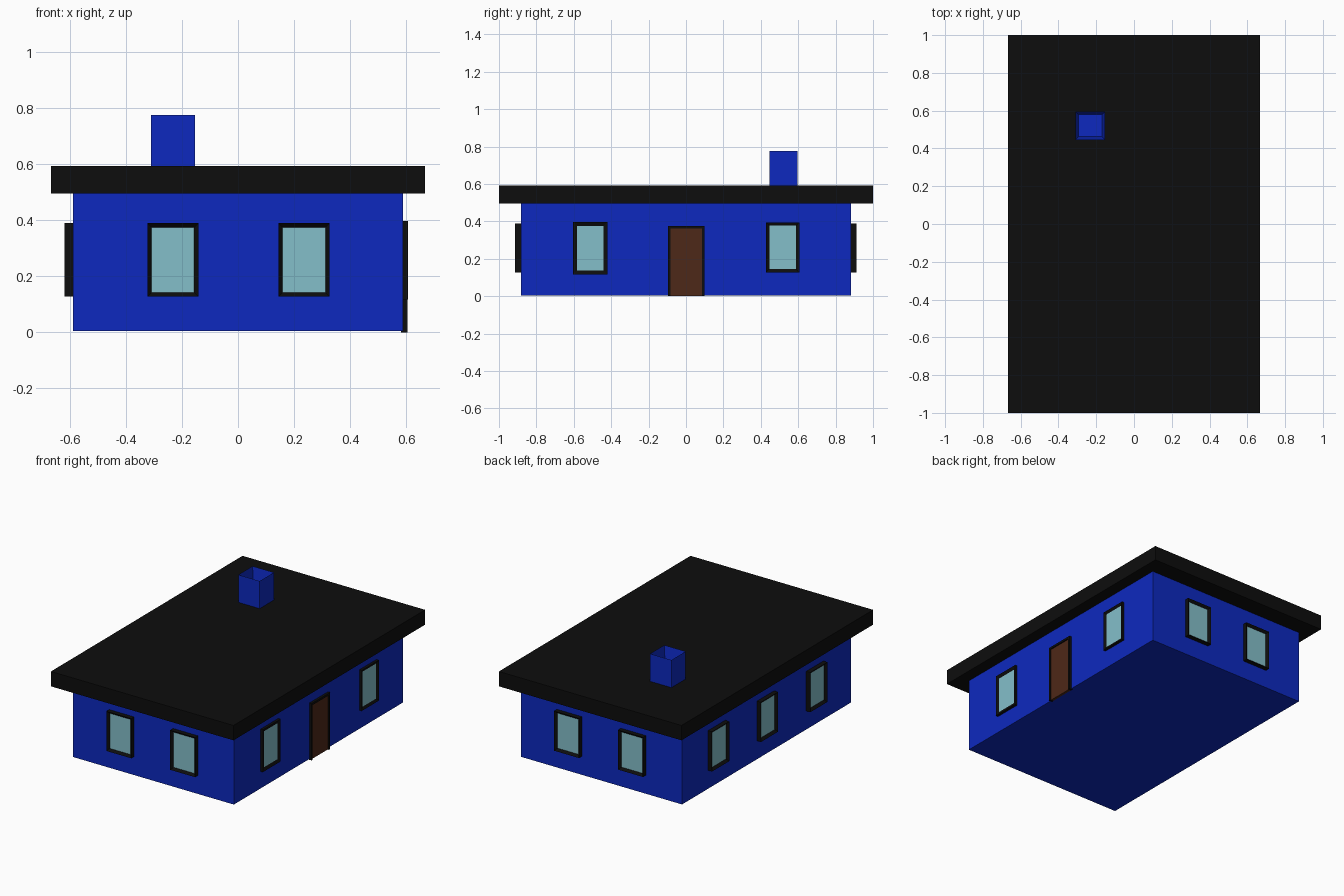
import bpy, bmesh
from math import pi
from mathutils import Vector, Matrix

if "Cube" in bpy.data.objects:
    bpy.data.objects.remove(bpy.data.objects["Cube"])


def material(name, rgb):
    m = bpy.data.materials.new(name)
    m.diffuse_color = (*rgb, 1)
    m.use_nodes = True
    m.node_tree.nodes["Principled BSDF"].inputs["Base Color"].default_value = m.diffuse_color
    return m


BLUE = material("blue_paint", (0.004, 0.022, 0.52))
BLACK = material("black_trim", (0.004, 0.004, 0.004))
GLASS = material("window_glass", (0.23, 0.52, 0.59))
WOOD = material("door_wood", (0.076, 0.021, 0.009))


def box_bmesh(lo, hi):
    lo, hi = Vector(lo), Vector(hi)
    bm = bmesh.new()
    bmesh.ops.create_cube(bm, size=1)
    bmesh.ops.scale(bm, vec=hi - lo, verts=bm.verts)
    bmesh.ops.translate(bm, vec=(lo + hi) / 2, verts=bm.verts)
    bm.normal_update()
    return bm


def finish(bm, name, *mats):
    mesh = bpy.data.meshes.new(name)
    bm.to_mesh(mesh)
    bm.free()
    for m in mats:
        mesh.materials.append(m)
    obj = bpy.data.objects.new(name, mesh)
    bpy.context.collection.objects.link(obj)
    return obj


def sink_face(bm, direction, border, depth, mat=0):
    """Inset the face pointing along direction and push it inwards."""
    d = Vector(direction)
    face = max(bm.faces, key=lambda f: f.normal.dot(d))
    bmesh.ops.inset_region(bm, faces=[face], thickness=border, use_even_offset=True)
    bmesh.ops.translate(bm, vec=-d * depth, verts=face.verts)
    face.material_index = mat


def window(name, x, y, angle, width, z0, z1, out, border):
    # framed pane facing -y, turned to its wall
    bm = box_bmesh((-width / 2, -out, z0), (width / 2, 0.004, z1))
    sink_face(bm, (0, -1, 0), border, out * 0.5, 1)
    bmesh.ops.rotate(bm, matrix=Matrix.Rotation(angle, 3, 'Z'), verts=bm.verts)
    finish(bm, name, BLACK, GLASS).location = (x, y, 0)


# Walls and flat roof
finish(box_bmesh((-0.588, -0.883, 0.005), (0.588, 0.881, 0.5)), "walls", BLUE)
finish(box_bmesh((-0.667, -1, 0.495), (0.667, 1, 0.593)), "roof", BLACK)

# Hollow chimney
bm = box_bmesh((-0.31, 0.446, 0.58), (-0.154, 0.595, 0.775))
sink_face(bm, (0, 0, 1), 0.016, 0.1)
finish(bm, "chimney", BLUE)

# Front and back windows
for i, x in enumerate((-0.232, 0.235)):
    window(f"front_window_{i}", x, -0.883, 0, 0.182, 0.127, 0.389, 0.03, 0.015)
    window(f"back_window_{i}", x, 0.881, pi, 0.182, 0.127, 0.389, 0.03, 0.015)

# Left windows
for i, y in enumerate((-0.505, 0.01, 0.52)):
    window(f"left_window_{i}", -0.588, y, -pi / 2, 0.18, 0.127, 0.389, 0.03, 0.016)

# Right windows
window("right_window_0", 0.588, -0.512, pi / 2, 0.184, 0.117, 0.397, 0.017, 0.021)
window("right_window_1", 0.588, 0.517, pi / 2, 0.178, 0.127, 0.395, 0.017, 0.018)

# Door frame (two posts and a lintel) and door
frame = (("door_post_front", -0.096, -0.083, 0, 0.375),
         ("door_post_back", 0.086, 0.1, 0, 0.375),
         ("door_lintel", -0.083, 0.086, 0.361, 0.375))
for name, y0, y1, z0, z1 in frame:
    finish(box_bmesh((0.58, y0, z0), (0.604, y1, z1)), name, BLACK)
finish(box_bmesh((0.58, -0.083, 0.002), (0.597, 0.086, 0.361)), "door", WOOD)
